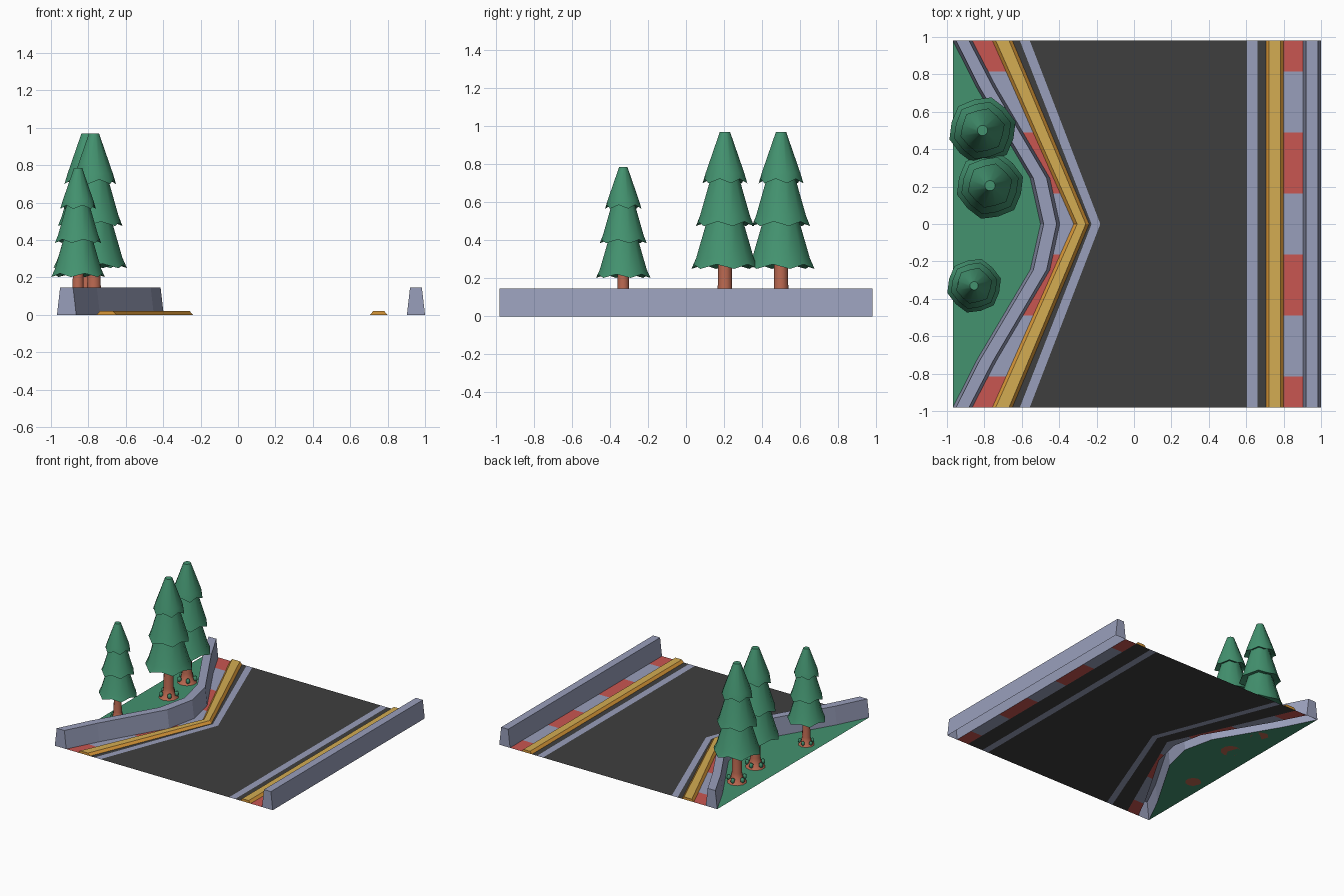
import bpy, bmesh, math

if "Cube" in bpy.data.objects:
    bpy.data.objects.remove(bpy.data.objects["Cube"])

def material(name, rgb):
    m = bpy.data.materials.new(name)
    lin = [(c / 255 / 12.92) if c < 10 else ((c / 255 + 0.055) / 1.055) ** 2.4 for c in rgb]
    m.diffuse_color = (*lin, 1)
    m.use_nodes = True
    m.node_tree.nodes["Principled BSDF"].inputs["Base Color"].default_value = m.diffuse_color
    return m

GREY = material("pale grey", (153, 159, 187))
ROAD = material("asphalt", (62, 62, 62))
RED = material("red", (201, 86, 81))
YELLOW = material("yellow", (212, 172, 82))
ORANGE = material("orange", (218, 152, 56))
GREEN = material("green", (67, 146, 111))
BARK = material("bark", (186, 104, 80))

def finish(name, bm, mats):
    me = bpy.data.meshes.new(name)
    bm.to_mesh(me)
    bm.free()
    for m in mats:
        me.materials.append(m)
    ob = bpy.data.objects.new(name, me)
    bpy.context.collection.objects.link(ob)
    return ob

def loft(name, ys, section, mats, rule=lambda c, n: 0, caps=False):
    """Skin cross-sections [(x, z), ...] placed along y."""
    bm = bmesh.new()
    rows = [[bm.verts.new((x, y, z)) for x, z in section(y)] for y in ys]
    for a, b in zip(rows, rows[1:]):
        for i in range(len(a) - 1):
            bm.faces.new((a[i], a[i + 1], b[i + 1], b[i]))
    if caps:
        bm.faces.new(rows[0][::-1])
        bm.faces.new(rows[-1])
    bm.normal_update()
    for f in bm.faces:
        f.material_index = rule(f.calc_center_median(), f.normal)
    return finish(name, bm, mats)

def bend(points):
    """x as a piecewise linear function of |y|."""
    def x_at(y):
        y = abs(y)
        for (y0, x0), (y1, x1) in zip(points, points[1:]):
            if y <= y1 + 1e-6:
                return x0 + (x1 - x0) * (y - y0) / (y1 - y0)
    return x_at

def const(x):
    return lambda y: x

L = 0.98
STRIPES = [L / 6, L / 2, L * 5 / 6]
KINKS = [0.245, 0.735]
def stations(vals):
    return sorted({0, L, -L} | set(vals) | {-v for v in vals})

# Lines running along the track
wall_out = bend([(0, -0.50), (0.245, -0.555), (0.735, -0.845), (L, -0.968)])
wall_in = bend([(0, -0.397), (0.245, -0.45), (0.735, -0.738), (L, -0.865)])
kerb_out = bend([(0, -0.322), (L, -0.757)])
kerb_in = bend([(0, -0.24), (L, -0.65)])
line_out = bend([(0, -0.227), (L, -0.61)])
line_in = bend([(0, -0.18), (L, -0.557)])

# Flat ground bands
def band(name, left, right, ys, mats, rule=lambda c, n: 0):
    return loft(name, ys, lambda y: [(left(y), 0), (right(y), 0)], mats, rule)

def stripe(c, n):
    return int(round(abs(c.y) / (L / 3))) % 2

band("grass", const(-0.968), wall_out, stations(KINKS), [GREEN])
striped = stations(STRIPES + KINKS)
for nm, a, b in (("left_striped_verge", wall_in, kerb_out),
                 ("right_striped_verge", const(0.80), const(0.905))):
    band(nm, a, b, striped, [GREY, RED], stripe)
road_edges = [kerb_out, line_out, line_in, const(0.605), const(0.66), const(0.80)]
for i, nm in enumerate(("left_road_edge", "left_line", "road", "right_line", "right_road_edge")):
    band(nm, road_edges[i], road_edges[i + 1], stations([]), [GREY if "line" in nm else ROAD])

# Bevelled kerbs and barrier walls
def ridge(name, left, right, inset, h, ys, mats, rule=lambda c, n: 0):
    def section(y):
        a, b = left(y), right(y)
        return [(a, 0), (a + inset, h), (b - inset, h), (b, 0)]
    return loft(name, ys, section, mats, rule, caps=True)

def kerb_rule(c, n):
    return 0 if n.z > 0.9 else 1

ridge("left_kerb", kerb_out, kerb_in, 0.018, 0.02, stations([]), [YELLOW, ORANGE], kerb_rule)
ridge("right_kerb", const(0.705), const(0.80), 0.018, 0.02, stations([]), [YELLOW, ORANGE], kerb_rule)
ridge("left_wall", wall_out, wall_in, 0.017, 0.147, stations(KINKS), [GREY])
ridge("right_wall", const(0.903), const(1.0), 0.017, 0.147, stations([]), [GREY])

# Trees
def lathe(bm, rings, n, wave=0, rim=None):
    """Stack rings of (radius, z); ring number rim gets a zigzag hem."""
    loops = []
    for k, (r, z) in enumerate(rings):
        loop = []
        for i in range(n):
            a = 2 * math.pi * (i + 0.5) / n
            odd = wave if (k == rim and i % 2) else 0
            loop.append(bm.verts.new(((r - odd * 0.5) * math.cos(a),
                                      (r - odd * 0.5) * math.sin(a), z + odd)))
        loops.append(loop)
    for a, b in zip(loops, loops[1:]):
        for i in range(n):
            j = (i + 1) % n
            bm.faces.new((a[i], a[j], b[j], b[i]))
    bm.faces.new(loops[0][::-1])
    bm.faces.new(loops[-1])

def place(ob, x, y, s):
    ob.location = (x, y, 0)
    ob.scale = (s, s, s)
    bpy.ops.object.select_all(action='DESELECT')
    ob.select_set(True)
    bpy.context.view_layer.objects.active = ob
    bpy.ops.object.shade_smooth_by_angle(angle=math.radians(40))

def tree(tag, x, y, s):
    # trunk with a flared foot
    bm = bmesh.new()
    lathe(bm, [(0.075, 0), (0.05, 0.03), (0.039, 0.08), (0.036, 0.32)], 10)
    place(finish(tag + "_trunk", bm, [BARK]), x, y, s)
    # three skirts of needles
    bm = bmesh.new()
    for r, z, r_top, z_top in ((0.183, 0.25, 0.09, 0.53), (0.158, 0.475, 0.068, 0.76),
                               (0.122, 0.70, 0.028, 0.97)):
        lathe(bm, [(0.03, z + 0.05), (r, z), (r * 0.86, z + 0.055), (r_top, z_top)], 12, 0.024, 1)
    place(finish(tag + "_foliage", bm, [GREEN]), x, y, s)
    # leaf tufts round the foot
    bm = bmesh.new()
    for i in range(5):
        a = 2 * math.pi * i / 5 + 0.4
        g = bmesh.ops.create_icosphere(bm, subdivisions=1, radius=0.018)
        for v in g["verts"]:
            v.co.z *= 1.4
            v.co.x += 0.062 * math.cos(a)
            v.co.y += 0.062 * math.sin(a)
            v.co.z += 0.032
    place(finish(tag + "_tufts", bm, [GREEN]), x, y, s)

tree("back_tree", -0.81, 0.50, 1.0)
tree("middle_tree", -0.77, 0.205, 1.0)
tree("front_tree", -0.855, -0.33, 0.81)
